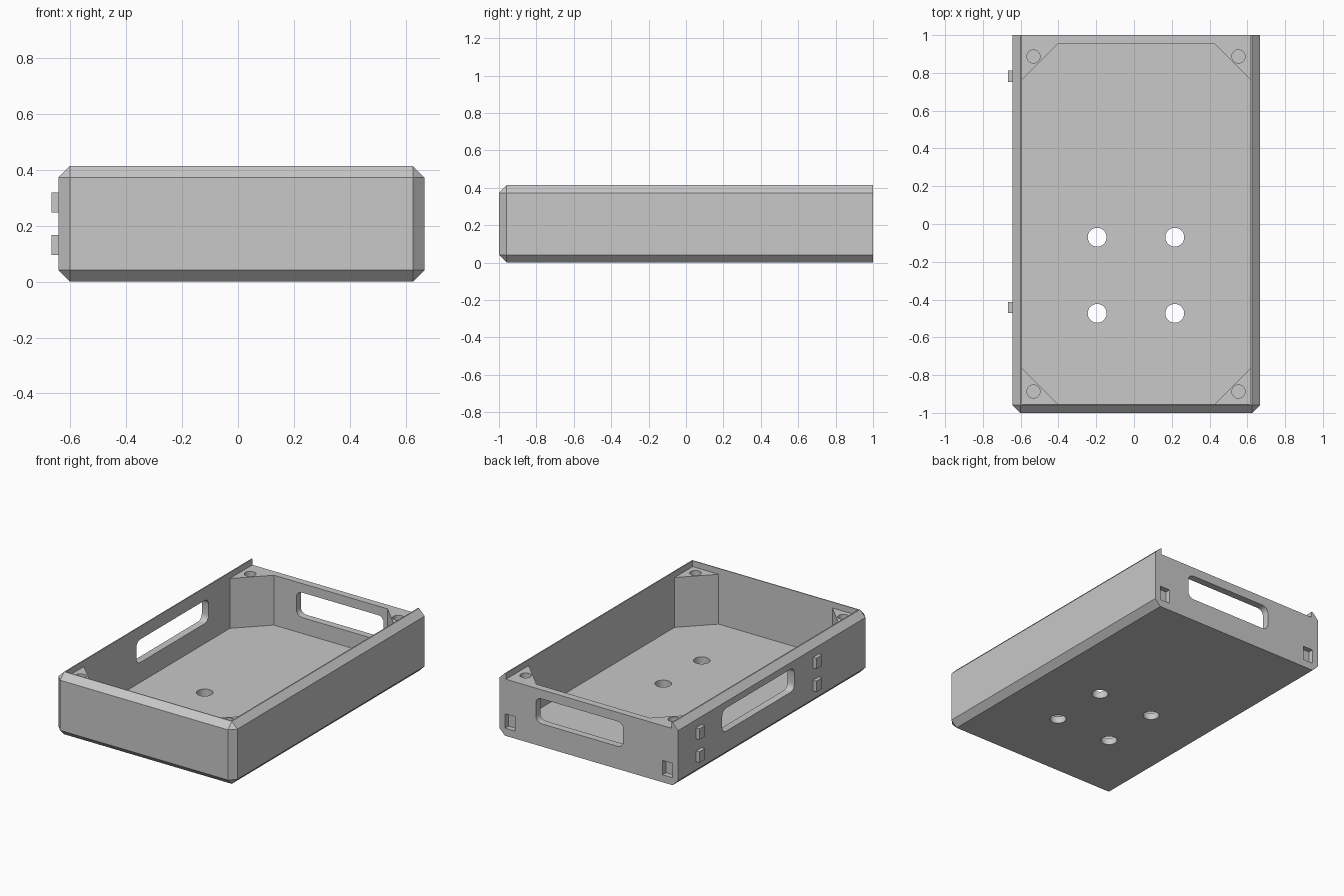
import bpy, bmesh, math
from mathutils import Matrix, Vector

if "Cube" in bpy.data.objects:
    bpy.data.objects.remove(bpy.data.objects["Cube"], do_unlink=True)

grey = bpy.data.materials.new("light_grey")
grey.use_nodes = True
grey.diffuse_color = (0.58, 0.58, 0.58, 1)
grey.node_tree.nodes["Principled BSDF"].inputs["Base Color"].default_value = grey.diffuse_color

# Main dimensions
LEFT, RIGHT, HEIGHT = -0.643, 0.667, 0.414
WALL, CHAMFER, FLOOR, LEDGE = 0.049, 0.041, 0.045, 0.375
IN_L, IN_R, IN_Y, POST = LEFT + WALL, RIGHT - WALL, 0.953, 0.19


def finish(bm, name):
    bmesh.ops.recalc_face_normals(bm, faces=bm.faces[:])
    mesh = bpy.data.meshes.new(name)
    bm.to_mesh(mesh)
    bm.free()
    mesh.materials.append(grey)
    obj = bpy.data.objects.new(name, mesh)
    bpy.context.collection.objects.link(obj)
    return obj


def box(name, lo, hi, bevel_rule=None, width=0.0, segments=1):
    """Box between two corners; edges passing bevel_rule are bevelled."""
    lo, hi = Vector(lo), Vector(hi)
    bm = bmesh.new()
    bmesh.ops.create_cube(bm, size=1)
    for v in bm.verts:
        v.co = Vector([(a + b) / 2 + c * (b - a) for a, b, c in zip(lo, hi, v.co)])
    if bevel_rule:
        edges = [e for e in bm.edges if bevel_rule(e.verts[0].co, e.verts[1].co)]
        bmesh.ops.bevel(bm, geom=edges, offset=width, offset_type='OFFSET',
                        segments=segments, profile=0.5, affect='EDGES')
    return finish(bm, name)


def cylinder(name, x, y, z0, z1, radius):
    bm = bmesh.new()
    bmesh.ops.create_cone(bm, cap_ends=True, segments=32, radius1=radius, radius2=radius,
                          depth=z1 - z0, matrix=Matrix.Translation((x, y, (z0 + z1) / 2)))
    return finish(bm, name)


def cut(target, cutter):
    cutter.hide_render = True
    mod = target.modifiers.new("cut", 'BOOLEAN')
    mod.operation, mod.solver, mod.object = 'DIFFERENCE', 'EXACT', cutter
    bpy.context.view_layer.objects.active = target
    bpy.ops.object.modifier_apply(modifier=mod.name)
    bpy.data.objects.remove(cutter, do_unlink=True)


def along(axis):
    return lambda a, b: abs((a - b)[axis]) > 0.01


# Tray body: chamfered everywhere except around the flat back
tray = box("tray_body", (LEFT, -1, 0), (RIGHT, 1, HEIGHT),
           lambda a, b: min(a.y, b.y) < 0, CHAMFER)

# Cavity, whose cut corners leave the four screw posts standing
cut(tray, box("cavity", (IN_L, -IN_Y, FLOOR), (IN_R, IN_Y, LEDGE + 0.02),
              along(2), POST))

# Lid recess, open at the back
cut(tray, box("lid_recess", (IN_L, -IN_Y, LEDGE), (IN_R, 1.1, HEIGHT + 0.1)))

# Rounded windows in the back and right walls
cut(tray, box("back_window", (-0.24, 0.9, 0.15), (0.40, 1.1, 0.315), along(1), 0.04, 4))
cut(tray, box("side_window", (LEFT - 0.1, -0.215, 0.177), (IN_L + 0.05, 0.54, 0.33),
              along(0), 0.04, 4))

# Screw holes in the posts
for x in (-0.532, 0.553):
    for y in (-0.887, 0.887):
        cut(tray, cylinder("screw_hole", x, y, 0.1, LEDGE + 0.1, 0.035))

# Mounting holes through the floor
for x in (-0.195, 0.216):
    for y in (-0.473, -0.07):
        cut(tray, cylinder("floor_hole", x, y, -0.1, FLOOR + 0.1, 0.05))

# Latch pockets in the back face
for x in (-0.565, 0.588):
    cut(tray, box("latch_pocket", (x - 0.036, 0.965, 0.05), (x + 0.036, 1.1, 0.145)))

# Latch tabs on the right wall
for y in (-0.442, 0.783):
    for z in (0.131, 0.283):
        box("latch_tab", (-0.667, y - 0.03, z - 0.036), (LEFT + 0.01, y + 0.03, z + 0.036))

# Smooth only the round holes and window corners
bpy.ops.object.select_all(action='DESELECT')
tray.select_set(True)
bpy.context.view_layer.objects.active = tray
bpy.ops.object.shade_smooth_by_angle(angle=math.radians(30))
